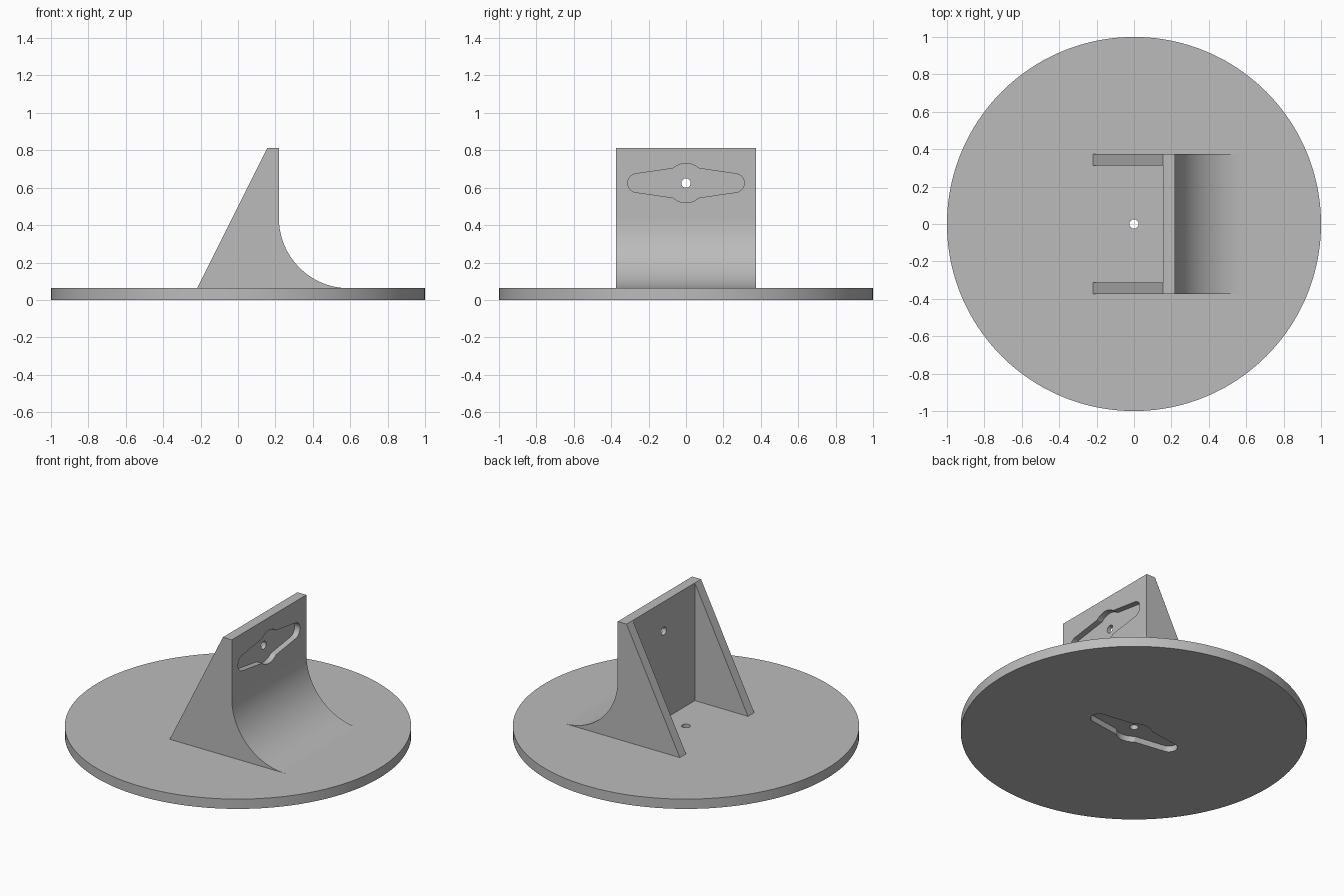
import bpy, bmesh
from math import radians, sin, cos, pi
from mathutils import Matrix, Vector

cube = bpy.data.objects.get("Cube")
if cube:
    bpy.data.objects.remove(cube)

gray = bpy.data.materials.new("light gray plastic")
gray.use_nodes = True
gray.diffuse_color = (0.5, 0.5, 0.5, 1)
gray.node_tree.nodes["Principled BSDF"].inputs["Base Color"].default_value = (0.5, 0.5, 0.5, 1)

MM = 1 / 80            # one design unit
T = 5 * MM             # plate, wall and rib thickness
HALF_W = 30 * MM       # half width of the bracket
WALL_X = 17.5 * MM     # outer face of the wall
TOP = 65 * MM
FILLET = 30 * MM
RECESS = 3 * MM


def prism(name, points, depth, matrix=Matrix()):
    """Extrude a 2D outline along local z, then place it."""
    bm = bmesh.new()
    face = bm.faces.new([bm.verts.new((a, b, 0)) for a, b in points])
    ext = bmesh.ops.extrude_face_region(bm, geom=[face])
    moved = [v for v in ext["geom"] if isinstance(v, bmesh.types.BMVert)]
    bmesh.ops.translate(bm, verts=moved, vec=(0, 0, depth))
    bmesh.ops.transform(bm, matrix=matrix, verts=bm.verts)
    bmesh.ops.recalc_face_normals(bm, faces=bm.faces)
    mesh = bpy.data.meshes.new(name)
    bm.to_mesh(mesh)
    bm.free()
    mesh.materials.append(gray)
    obj = bpy.data.objects.new(name, mesh)
    bpy.context.collection.objects.link(obj)
    return obj


def arc(cx, cy, r, start, end, n):
    return [(cx + r * cos(radians(start + (end - start) * i / n)),
             cy + r * sin(radians(start + (end - start) * i / n))) for i in range(n + 1)]


def circle(r, n):
    return arc(0, 0, r, 0, 360, n)[:-1]


def cut(obj, cutter):
    """Subtract the cutter and discard it."""
    cutter.hide_render = True
    mod = obj.modifiers.new("cut", "BOOLEAN")
    mod.operation, mod.solver, mod.object = "DIFFERENCE", "EXACT", cutter
    bpy.context.view_layer.update()
    deps = bpy.context.evaluated_depsgraph_get()
    mesh = bpy.data.meshes.new_from_object(obj.evaluated_get(deps))
    obj.modifiers.clear()
    obj.data = mesh
    bpy.data.objects.remove(cutter)


def finish(obj):
    obj.data.shade_smooth()
    obj.data.set_sharp_from_angle(angle=radians(30))


def frame(x_axis, y_axis, origin):
    x, y = Vector(x_axis), Vector(y_axis)
    m = Matrix((x, y, x.cross(y))).transposed().to_4x4()
    m.translation = origin
    return m


# Outline of the arm-shaped recess: rounded tips, tapered arms, round hub
hub = arc(0, 0, 0.105, 48, 132, 12)
tip_left = arc(-0.262, 0, 0.05, 98, 262, 14)
horn = hub + tip_left + [(-a, -b) for a, b in hub + tip_left]


def cut_mount(obj, place):
    """Shallow recess plus a screw hole, cut inward along the frame's local z."""
    inside = place @ Matrix.Translation((0, 0, -0.05))
    cut(obj, prism("recess_cutter", horn, 0.05 + RECESS, inside))
    cut(obj, prism("hole_cutter", circle(0.025, 24), 0.05 + 2 * T, inside))


# Round base plate with a recess underneath
base = prism("base_plate", circle(1, 160), T)
cut_mount(base, frame((1, 0, 0), (0, 1, 0), (0, 0, 0)))
finish(base)

# Bracket: sloped ribs, upright wall and curved foot in one profile
profile = [(-WALL_X, T), (WALL_X - T, TOP), (WALL_X, TOP)]
profile += arc(WALL_X + FILLET, T + FILLET, FILLET, 180, 270, 32)
bracket = prism("bracket", profile, 2 * HALF_W, frame((1, 0, 0), (0, 0, 1), (0, HALF_W, 0)))

# Open the space between the two ribs
inner = HALF_W - T
pocket = [(-1, -inner), (WALL_X - T, -inner), (WALL_X - T, inner), (-1, inner)]
cut(bracket, prism("pocket_cutter", pocket, 1.2, Matrix.Translation((0, 0, -0.1))))

# Recess and hole in the wall, cut inward along -x
cut_mount(bracket, frame((0, -1, 0), (0, 0, 1), (WALL_X, 0, 50 * MM)))
finish(bracket)
